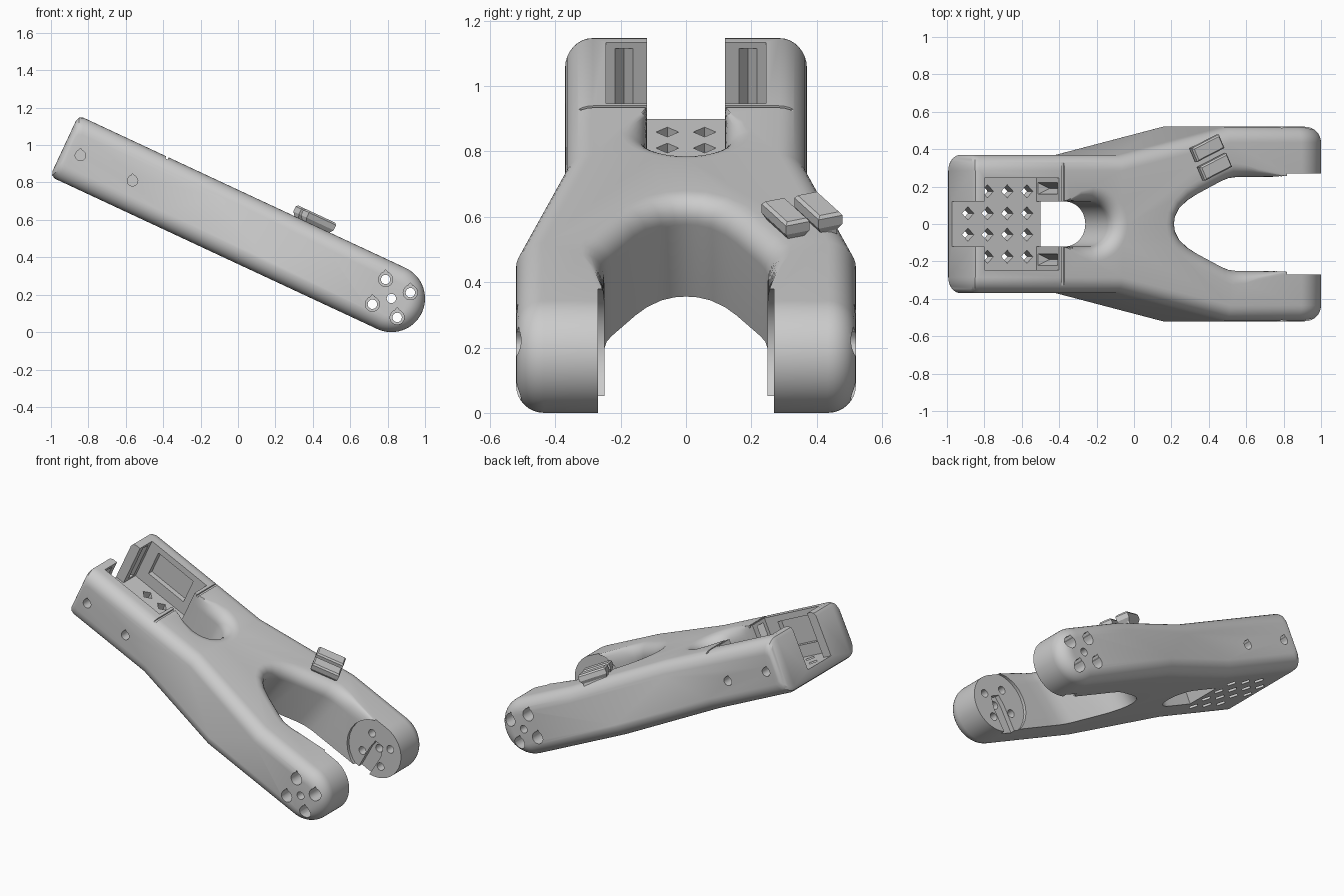
import bpy, bmesh
from math import sin, cos, pi, radians
from mathutils import Matrix, Vector

if "Cube" in bpy.data.objects:
    bpy.data.objects.remove(bpy.data.objects["Cube"])

grey = bpy.data.materials.new("matte_grey")
grey.use_nodes = True
grey.diffuse_color = (0.6, 0.6, 0.6, 1)
grey.node_tree.nodes["Principled BSDF"].inputs["Base Color"].default_value = grey.diffuse_color

# Local frame: x runs along the arm to the rounded tip, z is its thickness
PLACE = Matrix.Translation((0.82, 0, 0.18)) @ Matrix.Rotation(radians(25), 4, "Y")
HALF, LENGTH, FLOOR = 0.18, 1.93, -0.106


def finish(bm, name):
    bmesh.ops.recalc_face_normals(bm, faces=bm.faces)
    mesh = bpy.data.meshes.new(name)
    bm.to_mesh(mesh)
    bm.free()
    mesh.materials.append(grey)
    ob = bpy.data.objects.new(name, mesh)
    bpy.context.collection.objects.link(ob)
    ob.matrix_world = PLACE
    return ob


def loft(bm, rings, caps=True):
    rows = [[bm.verts.new(p) for p in ring] for ring in rings]
    n = len(rows[0])
    for a, b in zip(rows, rows[1:]):
        for i in range(n):
            j = (i + 1) % n
            bm.faces.new((a[i], a[j], b[j], b[i]))
    if caps:
        bm.faces.new(rows[0])
        bm.faces.new(rows[-1])
    return rows


def box(bm, x0, x1, y0, y1, z0, z1):
    loft(bm, [[(x0, y0, z), (x1, y0, z), (x1, y1, z), (x0, y1, z)] for z in (z0, z1)])


def teardrop(bm, x, z, r, y0, y1, point=1.4):
    # Round hole along y with a printable point facing up in the world
    up = pi / 2 + radians(25)
    ring = []
    for i in range(24):
        k = r * point if i == 0 else r
        if i in (1, 2, 22, 23) and point > 1:
            k = r * 1.06
        a = up + i * pi / 12
        ring.append((x + k * cos(a), z + k * sin(a)))
    loft(bm, [[(u, y, w) for u, w in ring] for y in (y0, y1)])


def cut(target, bm, name):
    cutter = finish(bm, name)
    cutter.hide_render = True
    bpy.context.view_layer.update()
    mod = target.modifiers.new(name, "BOOLEAN")
    mod.operation, mod.solver, mod.object = "DIFFERENCE", "EXACT", cutter
    bpy.context.view_layer.objects.active = target
    bpy.ops.object.modifier_apply(modifier=name)
    bpy.data.objects.remove(cutter)


# Body: stadium side profile lofted across y with rounded rims
def half_profile(s, sign):
    h, b = HALF - s, -LENGTH + 0.4 * s
    bends = (-1.06, -0.42) if sign > 0 else (-1.32, -0.69)
    pts = [(b, h - 0.03, 0.37), (b + 0.009, h - 0.009, 0.37), (b + 0.03, h, 0.37),
           (bends[0], h, 0.37), (bends[1], h, 0.52)]
    pts += [(h * sin(t), h * cos(t), 0.52) for t in (i * pi / 32 for i in range(16))]
    return [(x, sign * z, w) for x, z, w in pts]


def profile(s):
    return half_profile(s, 1) + [(HALF - s, 0, 0.52)] + half_profile(s, -1)[::-1]


R = 0.085
steps = [(R * (1 - sin(t)), R * (1 - cos(t))) for t in (i * pi / 16 for i in range(9))]
rings = []
for side, order in ((1, steps[::-1]), (-1, steps)):
    for d, s in order:
        rings.append([(x, side * (w - d), z) for x, z, w in profile(s)])
bm = bmesh.new()
rows = loft(bm, rings, caps=False)
for row in (rows[0], rows[-1]):
    n = len(row)
    for i in range(n // 2 - 1):
        bm.faces.new((row[i], row[i + 1], row[n - 2 - i], row[n - 1 - i]))
    bm.faces.new(row[n // 2 - 1:n // 2 + 2])
body = finish(bm, "forked_arm")


# Fork opening and rear slot: outlines flared outward towards the top face
def flared(outline, radius, lean):
    levels = [(-0.3, 0), (HALF - radius, 0)]
    for i in range(1, 8):
        t = i * pi / 16
        levels.append((HALF - radius + radius * sin(t), radius * (1 - cos(t))))
    levels += [(HALF, radius), (0.3, radius)]
    pts = [Vector(p[:2]) for p in outline]
    n = len(pts)
    out = []
    for z, o in levels:
        ring = []
        for i, p in enumerate(pts):
            t = pts[(i + 1) % n] - pts[i - 1]
            q = p + Vector((t.y, -t.x)).normalized() * o * outline[i][2]
            ring.append((q.x + lean * z, q.y, z))
        out.append(ring)
    bm = bmesh.new()
    loft(bm, out)
    return bm


side = [(0.5, 0.25, 0), (-0.1, 0.25, 0), (-0.3, 0.25, 0.5), (-0.38, 0.25, 0.8),
        (-0.43, 0.243, 1), (-0.47, 0.228, 1), (-0.62, 0.155, 1), (-0.68, 0.12, 1),
        (-0.73, 0.075, 1), (-0.752, 0.035, 1)]
outline = side + [(-0.757, 0, 1)] + [(x, -y, f) for x, y, f in side[::-1]]
cut(body, flared(outline, 0.085, 0.25), "fork_cut")

arc = [(-1.228 + 0.12 * sin(t), -0.12 * cos(t), 1) for t in (i * pi / 24 for i in range(25))]
outline = [(-1.408, -0.12, 0), (-1.36, -0.12, 0.2), (-1.3, -0.12, 0.7)] + arc
outline += [(-1.3, 0.12, 0.7), (-1.36, 0.12, 0.2), (-1.408, 0.12, 0)]
cut(body, flared(outline, 0.08, 0), "slot_cut")

# Rear cradle: channel above the floor plate, pocket and side reliefs
for name, dims in (("channel_cut", (-2.1, -1.4, -0.12, 0.12)),
                   ("pocket_cut", (-1.87, -1.43, -0.245, 0.245))):
    bm = bmesh.new()
    box(bm, *dims, FLOOR, 0.4)
    cut(body, bm, name)
bm = bmesh.new()
box(bm, -1.8, -1.52, -0.28, 0.28, -0.03, 0.14)
cut(body, bm, "relief_cut")
bm = bmesh.new()
for s in (-1, 1):
    for x, tip in ((-1.86, -1.905), (-1.44, -1.36)):
        tri = [(x, s * 0.19 - 0.035), (x, s * 0.19 + 0.035), (tip, s * 0.19)]
        loft(bm, [[(u, v, z) for u, v in tri] for z in (-0.09, 0.16)])
cut(body, bm, "vee_groove_cut")
bm = bmesh.new()
for s in (-1, 1):
    y0, y1 = sorted((s * 0.1, s * 0.34))
    box(bm, -1.412, -1.398, y0, y1, HALF - 0.012, 0.3)
cut(body, bm, "seam_cut")

# Diamond vents through the floor plate
bm = bmesh.new()
for i in range(4):
    for y in (-0.175, -0.057, 0.057, 0.175):
        x, r = -1.835 + i * 0.116, 0.035
        if i > 0 or abs(y) < 0.1:
            ring = [(x - r, y), (x, y - r), (x + r, y), (x, y + r)]
            loft(bm, [[(u, v, z) for u, v in ring] for z in (-0.25, FLOOR + 0.03)])
cut(body, bm, "vent_cut")

# Inner mounting discs at the tip with a slotted recess
bm = bmesh.new()
teardrop(bm, 0, 0, 0.2, -0.27, 0.27, 1)
cut(body, bm, "disc_cut")
bm = bmesh.new()
slot = [(-0.03, 0.05), (0.03, 0.05), (0.045, -0.02), (0.02, -0.25), (-0.06, -0.25), (-0.045, -0.02)]
loft(bm, [[(u, y, w) for u, w in slot] for y in (-0.3, 0.3)])
cut(body, bm, "horn_cut")

# Screw holes: through holes with wide outer bores, plus blind rear holes
bolts = [(0.106 * cos(a), 0.106 * sin(a)) for a in (radians(42 + 90 * i) for i in range(4))]
bm = bmesh.new()
for x, z in bolts:
    teardrop(bm, x, z, 0.025, -0.7, 0.7, 1)
teardrop(bm, 0, 0, 0.025, -0.7, 0.7, 1)
cut(body, bm, "bolt_cut")
for s in (-1, 1):
    bm = bmesh.new()
    for x, z in bolts:
        teardrop(bm, x, z, 0.038, s * 0.34, s * 0.7)
    for x, z in ((-1.83, -0.01), (-1.52, -0.015)):
        teardrop(bm, x, z, 0.028, s * 0.3, s * 0.6)
    cut(body, bm, "bore_cut")

# Pair of cable clip blocks on the left prong
clips = []
for name, x, y in (("outer_clip", -0.575, 0.405), ("inner_clip", -0.53, 0.305)):
    bm = bmesh.new()
    rings = []
    for z, e in ((-0.03, 0.012), (0.0, 0.012), (0.02, 0), (0.05, 0), (0.06, 0.008)):
        a, b = 0.088 - e, 0.04 - e
        rings.append([(-a, -b, z), (a, -b, z), (a, b, z), (-a, b, z)])
    loft(bm, rings)
    bm.transform(Matrix.Translation((x, y, HALF)) @ Matrix.Rotation(radians(25), 4, "Z"))
    clips.append(finish(bm, name))

for ob in [body] + clips:
    bpy.ops.object.select_all(action="DESELECT")
    ob.select_set(True)
    bpy.context.view_layer.objects.active = ob
    bpy.ops.object.shade_smooth_by_angle(angle=radians(25))
